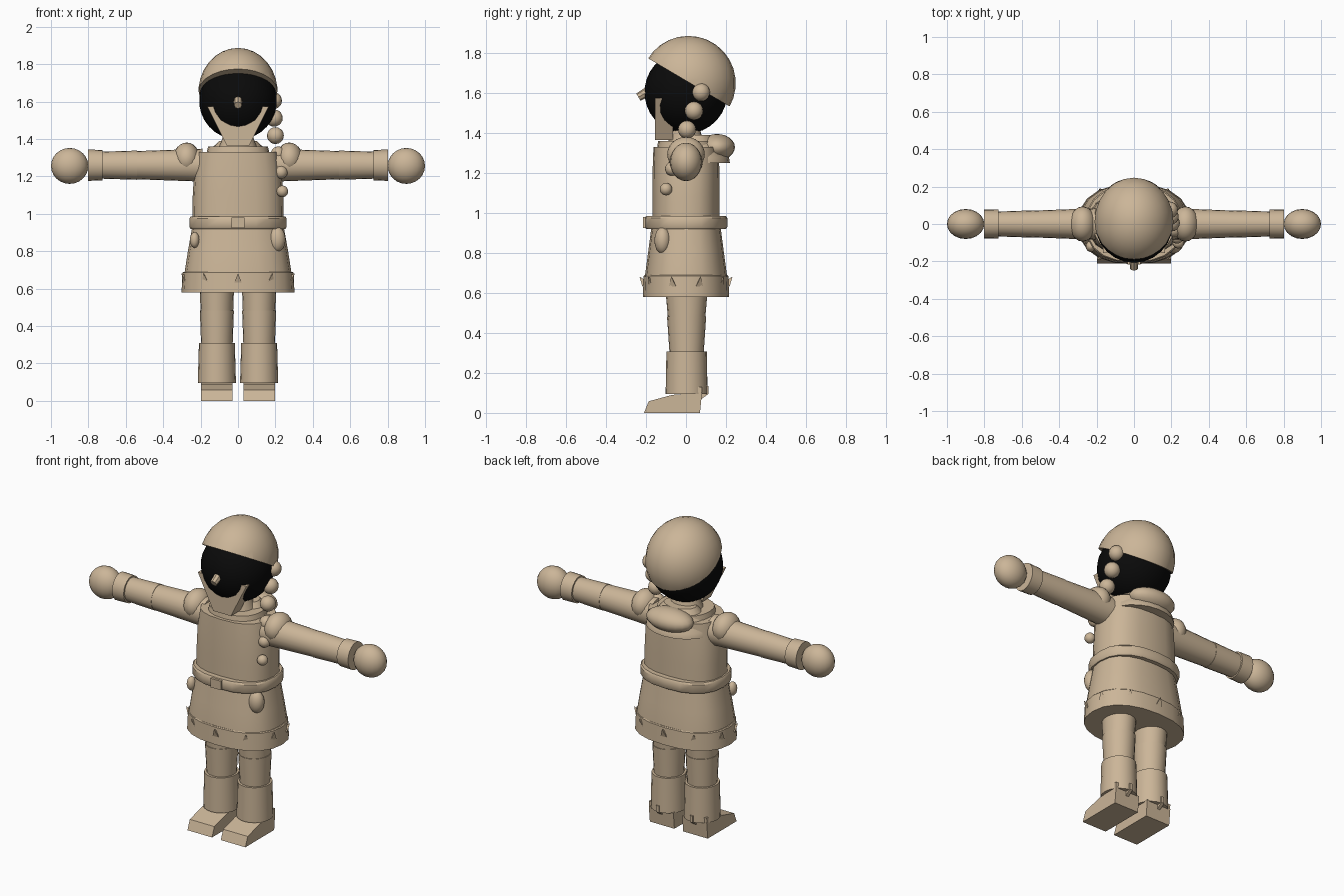
import bpy, bmesh, math
from mathutils import Vector, Matrix

if "Cube" in bpy.data.objects:
    bpy.data.objects.remove(bpy.data.objects["Cube"])


def material(name, rgb):
    m = bpy.data.materials.new(name)
    m.diffuse_color = (*rgb, 1)
    m.use_nodes = True
    m.node_tree.nodes["Principled BSDF"].inputs["Base Color"].default_value = m.diffuse_color
    return m


TAN = material("warm tan", (0.60, 0.465, 0.315))
BLACK = material("near black", (0.003, 0.003, 0.003))


def finish(name, bm, mat=TAN, smooth=True):
    bmesh.ops.recalc_face_normals(bm, faces=bm.faces)
    me = bpy.data.meshes.new(name)
    bm.to_mesh(me)
    bm.free()
    me.materials.append(mat)
    ob = bpy.data.objects.new(name, me)
    bpy.context.collection.objects.link(ob)
    if smooth:
        bpy.ops.object.select_all(action='DESELECT')
        ob.select_set(True)
        bpy.context.view_layer.objects.active = ob
        bpy.ops.object.shade_smooth_by_angle(angle=math.radians(35))
    return ob


def ball(name, c, r, mat=TAN, seg=20, cut=None):
    """Ellipsoid, optionally cut by a plane (point, normal), keeping the normal side."""
    bm = bmesh.new()
    r = (r, r, r) if isinstance(r, float) else r
    bmesh.ops.create_uvsphere(bm, u_segments=seg, v_segments=seg * 5 // 8, radius=1,
                              matrix=Matrix.LocRotScale(Vector(c), None, Vector(r)))
    if cut:
        geom = bm.verts[:] + bm.edges[:] + bm.faces[:]
        bmesh.ops.bisect_plane(bm, geom=geom, plane_co=cut[0], plane_no=cut[1], clear_inner=True)
        bmesh.ops.holes_fill(bm, edges=[e for e in bm.edges if e.is_boundary])
    return finish(name, bm, mat)


def loft(name, rings, origin=(0, 0, 0), axis='Z', power=2.0, seg=20):
    """Rings of (distance along axis, half width, half depth), capped at both ends."""
    bm = bmesh.new()
    loops = []
    for t, a, b in rings:
        loop = []
        for i in range(seg):
            ang = 2 * math.pi * i / seg
            c, s = math.cos(ang), math.sin(ang)
            u = a * math.copysign(abs(c) ** (2 / power), c)
            v = b * math.copysign(abs(s) ** (2 / power), s)
            p = (u, v, t) if axis == 'Z' else (t, u, v)
            loop.append(bm.verts.new(Vector(p) + Vector(origin)))
        loops.append(loop)
    for lo, hi in zip(loops, loops[1:]):
        for i in range(seg):
            j = (i + 1) % seg
            bm.faces.new((lo[i], lo[j], hi[j], hi[i]))
    bm.faces.new(loops[0])
    bm.faces.new(loops[-1])
    return finish(name, bm)


def prism(name, pts, lo, hi, axis):
    """Flat outline extruded along X (points are y,z) or Y (points are x,z)."""
    bm = bmesh.new()
    place = (lambda p, d: (d, *p)) if axis == 'X' else (lambda p, d: (p[0], d, p[1]))
    face = bm.faces.new([bm.verts.new(place(p, lo)) for p in pts])
    ext = bmesh.ops.extrude_face_region(bm, geom=[face])
    shift = (hi - lo, 0, 0) if axis == 'X' else (0, hi - lo, 0)
    bmesh.ops.translate(bm, vec=shift, verts=[v for v in ext['geom'] if isinstance(v, bmesh.types.BMVert)])
    return finish(name, bm, smooth=False)


# Head, tilted cap, chin guard and nose
ball("head", (0, 0, 1.605), 0.208, BLACK, 24)
ball("cap", (0, 0.012, 1.65), (0.212, 0.237, 0.237), TAN, 24,
     cut=((0, -0.19, 1.775), (0, 0.245, 0.415)))
prism("chin_guard", [(-0.165, 1.575), (-0.06, 1.365), (0.06, 1.365), (0.165, 1.575)], -0.155, -0.065, 'Y')
bm = bmesh.new()
tilt = Vector((0, -0.87, -0.5)).to_track_quat('Z', 'Y')
bmesh.ops.create_cone(bm, cap_ends=True, segments=8, radius1=0.026, radius2=0.021, depth=0.07,
                      matrix=Matrix.LocRotScale(Vector((0, -0.208, 1.598)), tilt, None))
finish("nose", bm)

# Neck, collar, cape and rolled hood
loft("neck", [(1.33, 0.11, 0.10), (1.40, 0.085, 0.075), (1.46, 0.07, 0.065)])
loft("collar", [(1.32, 0.17, 0.145), (1.36, 0.16, 0.14)], power=2.3)
loft("cape", [(1.25, 0.205, 0.165), (1.28, 0.20, 0.16), (1.39, 0.10, 0.07)], (0, 0.055, 0))
ball("hood_roll", (0, 0.155, 1.33), (0.15, 0.09, 0.066))

# Braid of shrinking beads on one side
for y, z, x, r in [(0.075, 1.605, 0.19, 0.045), (0.04, 1.512, 0.193, 0.046), (0.005, 1.418, 0.20, 0.045),
                   (-0.03, 1.32, 0.215, 0.040), (-0.07, 1.222, 0.23, 0.035), (-0.10, 1.12, 0.237, 0.031)]:
    ball("braid_bead", (x, y, z), r, seg=16)

# Torso, belt, skirt and hem
loft("torso", [(0.93, 0.245, 0.168), (1.08, 0.243, 0.168), (1.22, 0.235, 0.167), (1.33, 0.215, 0.163)], power=2.5)
loft("belt", [(0.92, 0.255, 0.20), (0.93, 0.26, 0.207), (0.975, 0.26, 0.207), (0.985, 0.253, 0.20)], power=2.4)
prism("buckle", [(-0.035, 0.925), (0.035, 0.925), (0.035, 0.98), (-0.035, 0.98)], -0.216, -0.18, 'Y')
loft("skirt", [(0.60, 0.293, 0.21), (0.69, 0.285, 0.205), (0.80, 0.268, 0.19), (0.94, 0.243, 0.172)], power=2.5)
loft("hem", [(0.58, 0.302, 0.216), (0.685, 0.297, 0.212), (0.69, 0.292, 0.208)], power=2.3)

# Ten small pointed ornaments around the hem, leaning out at the tip
for k in range(10):
    a = math.radians(36 * k)
    p = Vector((0.30 * math.sin(a), -0.215 * math.cos(a), 0))
    out = Vector((math.sin(a) / 0.30, -math.cos(a) / 0.215, 0)).normalized()
    side = Vector((-out.y, out.x, 0))
    bm = bmesh.new()
    tri = [p + side * 0.02 + out * 0.003 + Vector((0, 0, 0.632)),
           p - side * 0.02 + out * 0.003 + Vector((0, 0, 0.632)),
           p + out * 0.018 + Vector((0, 0, 0.682))]
    vs = [bm.verts.new(v) for v in tri]
    back = bm.verts.new(p - out * 0.02 + Vector((0, 0, 0.66)))
    bm.faces.new(vs)
    for i in range(3):
        bm.faces.new((vs[i], vs[(i + 1) % 3], back))
    finish("hem_point", bm, smooth=False)

# Pouches hanging under the belt
ball("large_pouch", (0.208, -0.117, 0.863), (0.046, 0.041, 0.067))
ball("small_pouch", (-0.232, -0.12, 0.86), (0.026, 0.03, 0.042), seg=16)

# Arms and legs, once per side
for s, label in ((1, "left"), (-1, "right")):
    arm = (0, 0, 1.26)
    ball(label + "_shoulder", (s * 0.275, 0, 1.295), (0.071, 0.094, 0.086))
    loft(label + "_upper_arm", [(s * 0.19, 0.085, 0.088), (s * 0.55, 0.071, 0.075)], arm, 'X')
    loft(label + "_forearm", [(s * 0.54, 0.073, 0.078), (s * 0.80, 0.064, 0.07)], arm, 'X')
    loft(label + "_cuff", [(s * 0.725, 0.077, 0.081), (s * 0.803, 0.078, 0.084)], arm, 'X')
    ball(label + "_mitten", (s * 0.90, 0, 1.256), (0.10, 0.08, 0.096))

    leg = (s * 0.113, 0.003, 0)
    loft(label + "_thigh", [(0.47, 0.087, 0.093), (0.64, 0.093, 0.108)], leg)
    loft(label + "_shin", [(0.29, 0.084, 0.085), (0.483, 0.091, 0.098)], leg)
    loft(label + "_boot_shaft", [(0.095, 0.102, 0.105), (0.308, 0.096, 0.101)], leg)
    prism(label + "_shoe", [(-0.21, 0), (-0.187, 0.058), (-0.07, 0.09), (0.055, 0.10), (0.08, 0.10), (0.07, 0)],
          s * 0.03, s * 0.197, 'X')
    # Narrow heel tab
    prism(label + "_heel_tab", [(0.05, 0.06), (0.05, 0.135), (0.113, 0.135), (0.113, 0.095), (0.078, 0.07)],
          s * 0.105, s * 0.125, 'X')
    # Raised tab on the outer ankle
    prism(label + "_ankle_tab", [(0.055, 0.08), (0.055, 0.13), (0.08, 0.13), (0.078, 0.08)],
          s * 0.17, s * 0.197, 'X')
